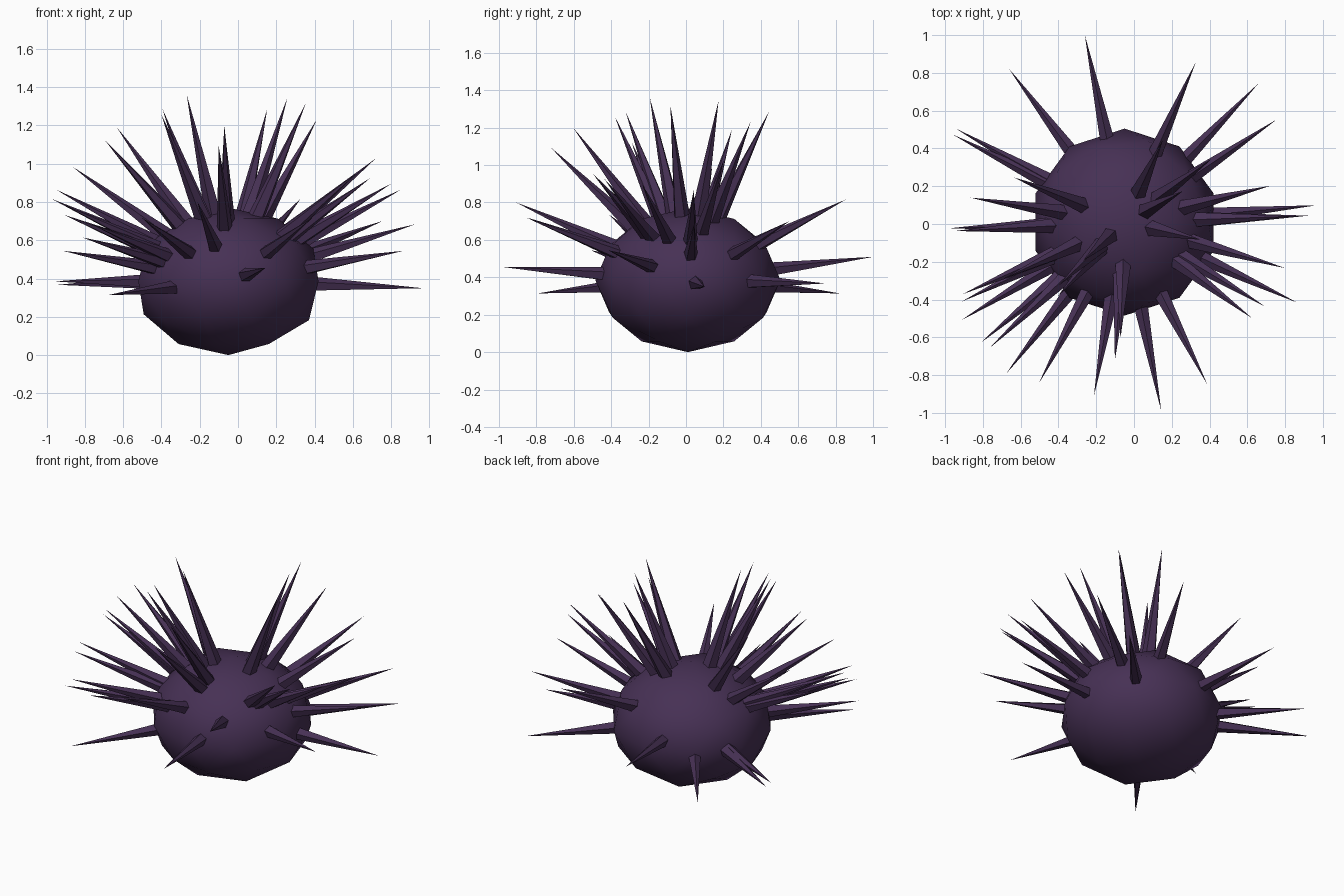
import bpy
from math import radians, sin, cos
from mathutils import Vector

default_cube = bpy.data.objects.get("Cube")
if default_cube:
    bpy.data.objects.remove(default_cube, do_unlink=True)

CENTRE = Vector((-0.05, 0.01, 0.385))
REACH = 1.02          # distance from body centre to a spine tip
ROOT = 0.37           # distance from body centre to a spine root


def make_material(name, colour):
    material = bpy.data.materials.new(name)
    material.use_nodes = True
    material.diffuse_color = colour
    material.node_tree.nodes["Principled BSDF"].inputs["Base Color"].default_value = colour
    return material


purple = make_material("dark purple", (0.062, 0.03, 0.09, 1))

# Squashed low-poly body
bpy.ops.mesh.primitive_ico_sphere_add(subdivisions=2, radius=1, location=CENTRE)
body = bpy.context.object
body.name = "body"
body.scale = (0.495, 0.495, CENTRE.z)
bpy.ops.object.transform_apply(location=False, rotation=False, scale=True)
bpy.ops.object.shade_smooth()
body.data.materials.append(purple)


def add_spine(name, azimuth, elevation):
    """Add a thin cone pointing straight out of the body centre."""
    a, e = radians(azimuth), radians(elevation)
    direction = Vector((cos(e) * cos(a), cos(e) * sin(a), sin(e)))
    bpy.ops.mesh.primitive_cone_add(
        vertices=5, radius1=0.045, radius2=0, depth=REACH - ROOT,
        location=CENTRE + direction * (REACH + ROOT) / 2,
        rotation=direction.to_track_quat('Z', 'Y').to_euler())
    spine = bpy.context.object
    spine.name = name
    spine.data.materials.append(purple)


# Spine directions (azimuth, elevation) in degrees, grouped by height
spines = {
    "crown_spine": [(223, 73), (28, 70), (65, 62), (-13, 66), (36, 56),
                    (224, 62), (228, 59), (158, 52), (205, 46), (268, 53),
                    (266, 44)],
    "upper_spine": [(-37, 34), (-31, 32), (14, 39), (-16, 30), (2, 28),
                    (66, 25), (260, 24), (204, 23), (182, 25), (183, 28),
                    (171, 36)],
    "middle_spine": [(2, 17), (34, 18), (-63, 19), (242, 19), (223, 17),
                     (220, 13), (206, 20)],
    "lower_spine": [(102, 7), (-79, 4), (-25, 9), (5, -2), (46, -1),
                    (127, -4), (232, -4), (211, 9), (151, -1), (153, 0)],
}
for group, directions in spines.items():
    for number, (azimuth, elevation) in enumerate(directions, start=1):
        add_spine(f"{group}_{number}", azimuth, elevation)
